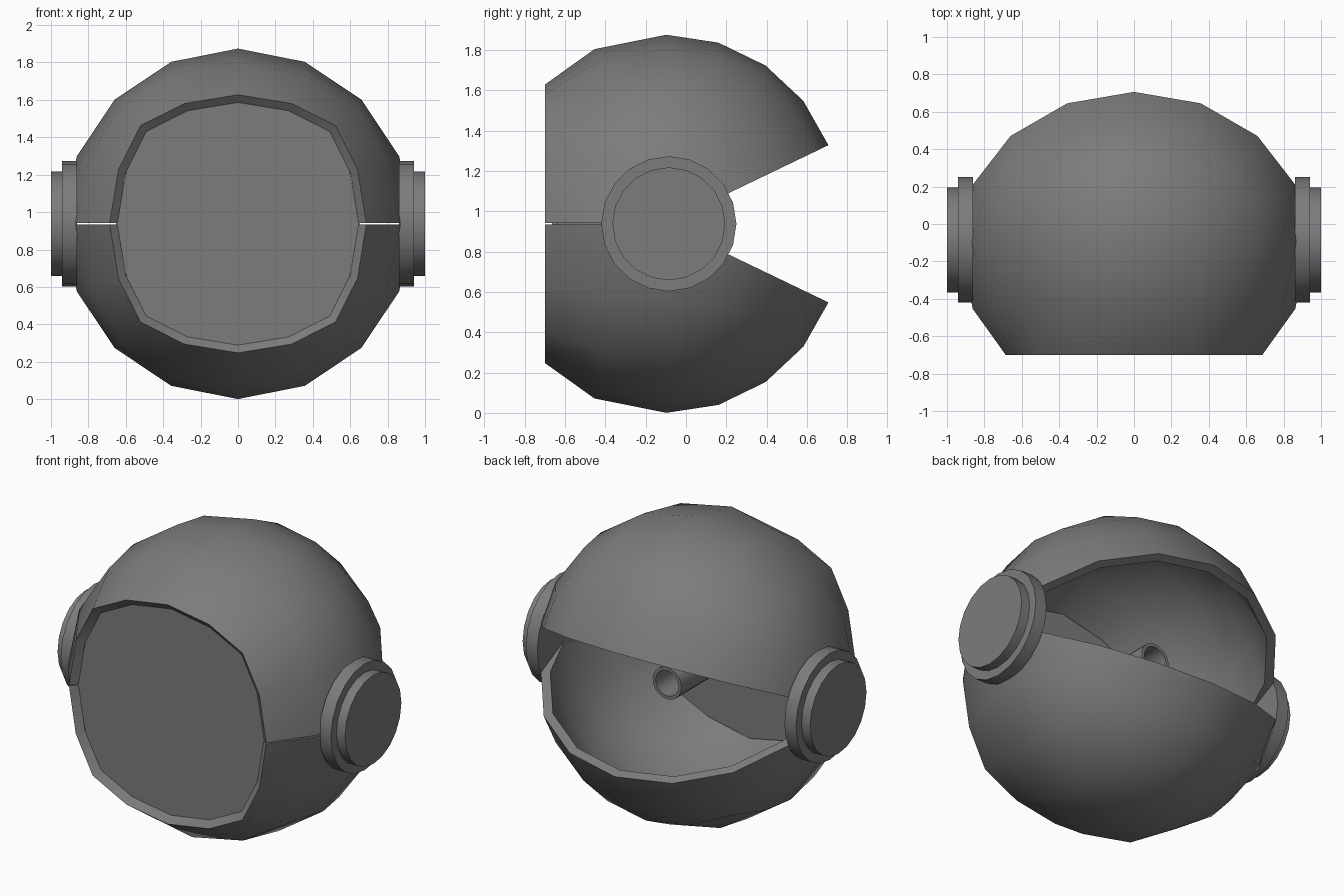
import bpy, bmesh, math
from mathutils import Matrix, Vector

cube = bpy.data.objects.get("Cube")
if cube:
    bpy.data.objects.remove(cube, do_unlink=True)

RADIUS = 0.933
CENTRE = Vector((0, -0.097, 0.9375))
GAP = 0.004          # half of the seam between the shells
CUT = 0.603          # distance from the centre to the flat front
INNER = 0.94         # inner surface as a share of the outer one

grey = bpy.data.materials.new("plain_grey")
grey.use_nodes = True
GREY = (0.2, 0.2, 0.2, 1)
grey.diffuse_color = GREY
grey.node_tree.nodes["Principled BSDF"].inputs["Base Color"].default_value = GREY


def finish(bm, name, location=CENTRE, angle=40):
    bmesh.ops.recalc_face_normals(bm, faces=bm.faces[:])
    mesh = bpy.data.meshes.new(name)
    bm.to_mesh(mesh)
    bm.free()
    mesh.materials.append(grey)
    obj = bpy.data.objects.new(name, mesh)
    obj.location = location
    bpy.context.collection.objects.link(obj)
    bpy.ops.object.select_all(action="DESELECT")
    obj.select_set(True)
    bpy.context.view_layer.objects.active = obj
    bpy.ops.object.shade_smooth_by_angle(angle=math.radians(angle))
    return obj


def shell(name, side):
    # Rounded cube with two levels of subdivision
    bm = bmesh.new()
    bmesh.ops.create_cube(bm, size=2)
    for level in range(2):
        bmesh.ops.subdivide_edges(bm, edges=bm.edges[:], cuts=1, use_grid_fill=True)
        for v in bm.verts:
            v.co = v.co.normalized() * RADIUS

    # Open the front and keep one half
    def lead(v):
        return -v.co.y - max(abs(v.co.x), abs(v.co.z))
    ring = [v for v in bm.verts if abs(lead(v)) < 1e-3 and v.co.z > -1e-3]
    gone = [v for v in bm.verts if lead(v) > 1e-3 or v.co.z < -1e-3]
    bmesh.ops.delete(bm, geom=gone, context="VERTS")

    # Flatten the front rim
    rim_radius = math.sqrt(RADIUS ** 2 - CUT ** 2)
    for v in ring:
        flat = Vector((v.co.x, 0, v.co.z))
        flat = flat.lerp(flat.normalized() * rim_radius, 0.5)
        v.co = flat - Vector((0, CUT, 0))

    # Squeeze the rear upwards to open the wedge
    for v in bm.verts:
        if v.co.y > 1e-4:
            turn = math.atan2(v.co.y, v.co.z)
            reach = math.hypot(v.co.y, v.co.z) * (1 - 0.045 * (turn / (math.pi / 2)) ** 2)
            v.co.y = reach * math.sin(turn * 0.715)
            v.co.z = reach * math.cos(turn * 0.715)

    # Inner surface and rim
    border = [e for e in bm.edges if e.is_boundary]
    copy = bmesh.ops.duplicate(bm, geom=bm.verts[:] + bm.edges[:] + bm.faces[:])
    twin = copy["vert_map"]
    for v in [g for g in copy["geom"] if isinstance(g, bmesh.types.BMVert)]:
        v.co *= INNER
    for e in border:
        a, b = e.verts
        bm.faces.new((a, b, twin[b], twin[a]))
    for v in bm.verts:
        v.co.z = side * (v.co.z + GAP)
    finish(bm, name)


def lathe(name, profile, axis, sides, location=CENTRE, closed=False):
    # Profile of (distance along the axis, radius)
    bm = bmesh.new()
    verts = [bm.verts.new((along, 0, r)) for along, r in profile]
    pairs = list(zip(verts, verts[1:]))
    if closed:
        pairs.append((verts[-1], verts[0]))
    edges = [bm.edges.new(p) for p in pairs]
    bmesh.ops.spin(bm, geom=verts + edges, axis=(1, 0, 0), cent=(0, 0, 0),
                   angle=math.tau, steps=sides)
    bmesh.ops.remove_doubles(bm, verts=bm.verts[:], dist=1e-4)
    turn = Vector((1, 0, 0)).rotation_difference(Vector(axis)).to_matrix().to_4x4()
    bmesh.ops.transform(bm, matrix=turn, verts=bm.verts[:])
    finish(bm, name, location, 30)


shell("upper_shell", 1)
shell("lower_shell", -1)

# Stepped round caps on the hinge axis
cap = [(0.86, 0), (0.86, 0.335), (0.94, 0.335), (0.94, 0.28), (1.0, 0.28), (1.0, 0)]
hinge = CENTRE + Vector((0, 0.012, 0))
lathe("left_cap", cap, (1, 0, 0), 20, hinge)
lathe("right_cap", [(-x, r) for x, r in cap], (1, 0, 0), 20, hinge)

# Front plate set inside the rim
quarter = [(0.645, 0), (0.59, 0.285), (0.495, 0.495), (0.285, 0.595), (0, 0.655)]
outline = {(sx * x, sz * z) for x, z in quarter for sx in (1, -1) for sz in (1, -1)}
outline = sorted(outline, key=lambda p: math.atan2(p[1], p[0]))
bm = bmesh.new()
face = bm.faces.new([bm.verts.new((x * 1.01, -CUT * INNER, z * 1.01)) for x, z in outline])
back = bmesh.ops.extrude_face_region(bm, geom=[face])["geom"]
for v in back:
    if isinstance(v, bmesh.types.BMVert):
        v.co.y += 0.03
# The extrusion keeps the first face as the front
if not face.is_valid or len(bm.faces) < len(outline) + 2:
    bmesh.ops.holes_fill(bm, edges=bm.edges[:], sides=0)
finish(bm, "front_plate", angle=20)

# Open tube running back from the plate
tube = [(-0.55, 0.1), (0.285, 0.1), (0.285, 0.08), (-0.55, 0.08)]
lathe("inner_tube", tube, (0, 1, 0), 20, closed=True)
